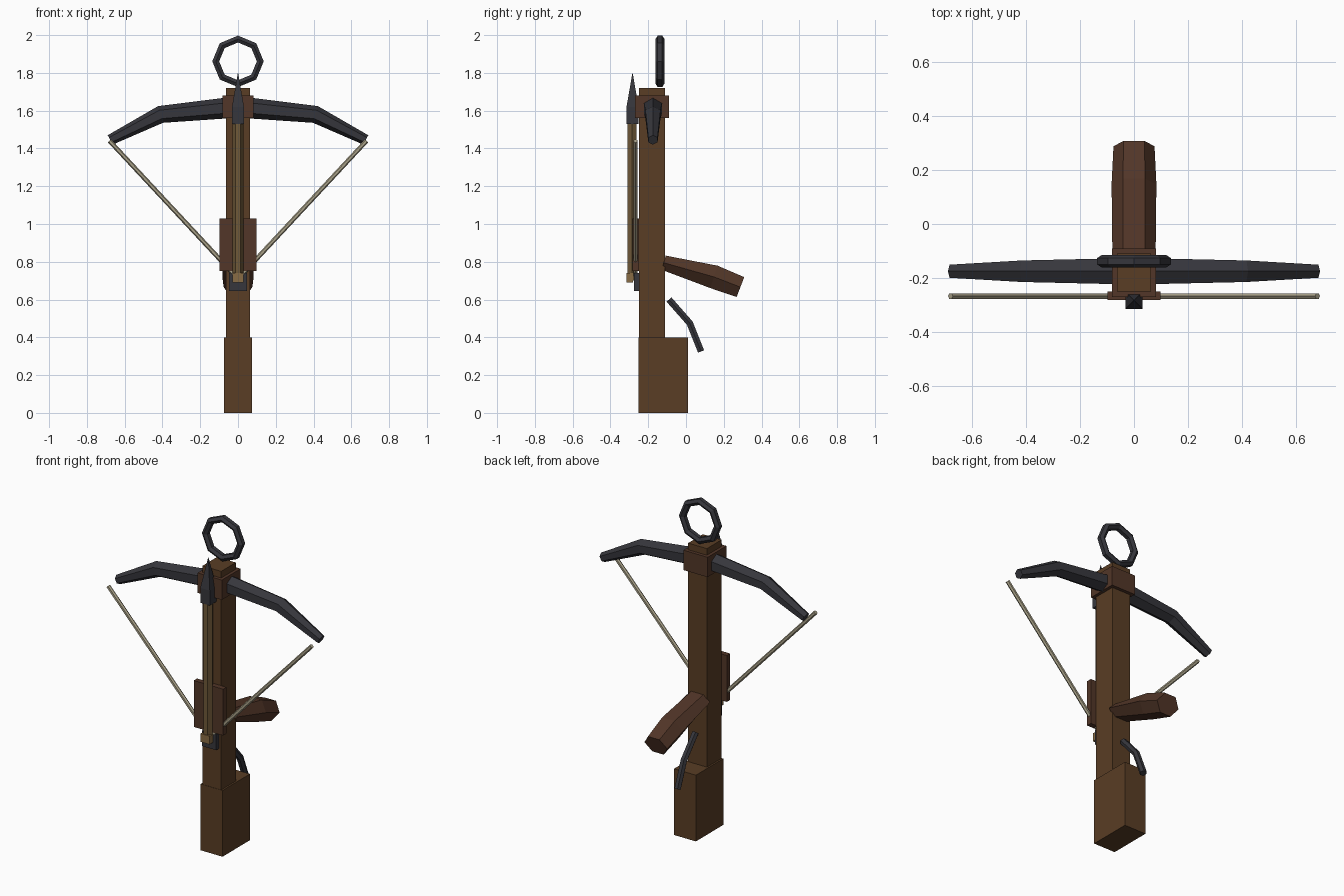
import bpy, bmesh, math
from mathutils import Vector

if "Cube" in bpy.data.objects:
    bpy.data.objects.remove(bpy.data.objects["Cube"])


def material(name, rgb):
    m = bpy.data.materials.new(name)
    m.diffuse_color = (*rgb, 1)
    m.use_nodes = True
    m.node_tree.nodes["Principled BSDF"].inputs["Base Color"].default_value = m.diffuse_color
    return m


WOOD = material("wood", (0.10, 0.047, 0.018))
RED_WOOD = material("red_wood", (0.085, 0.037, 0.021))
IRON = material("iron", (0.037, 0.037, 0.045))
SHAFT = material("shaft_wood", (0.16, 0.10, 0.04))
NOCK = material("nock", (0.25, 0.15, 0.06))
CORD = material("cord", (0.40, 0.36, 0.25))


def finish(name, bm, mat):
    bmesh.ops.recalc_face_normals(bm, faces=bm.faces)
    me = bpy.data.meshes.new(name)
    bm.to_mesh(me)
    bm.free()
    me.materials.append(mat)
    ob = bpy.data.objects.new(name, me)
    bpy.context.collection.objects.link(ob)
    return ob


def box(name, half_x, y0, y1, z0, z1, mat):
    bm = bmesh.new()
    bmesh.ops.create_cube(bm, size=1)
    for v in bm.verts:
        v.co = (v.co.x * 2 * half_x, y0 + (v.co.y + 0.5) * (y1 - y0),
                z0 + (v.co.z + 0.5) * (z1 - z0))
    return finish(name, bm, mat)


def bar(name, path, radii, side, mat, sides=6, phase=0, closed=False):
    """Loft polygon sections (radius along side axis, radius along up) on a path."""
    pts, s, n = [Vector(p) for p in path], Vector(side), len(path)
    bm, rings = bmesh.new(), []
    for i, p in enumerate(pts):
        if closed:
            t = (pts[(i + 1) % n] - pts[i - 1]).normalized()
        else:
            a = (p - pts[i - 1]).normalized() if i else Vector()
            b = (pts[i + 1] - p).normalized() if i < n - 1 else Vector()
            t = (a + b).normalized()
        up = t.cross(s)
        ra, rb = radii[i]
        rings.append([bm.verts.new(p + s * ra * math.cos(w) + up * rb * math.sin(w))
                      for w in (math.radians(phase) + k * math.tau / sides for k in range(sides))])
    for i in range(n if closed else n - 1):
        a, b = rings[i], rings[(i + 1) % n]
        for k in range(sides):
            j = (k + 1) % sides
            bm.faces.new((a[k], a[j], b[j], b[k]))
    if not closed:
        bm.faces.new(rings[0])
        bm.faces.new(rings[-1])
    return finish(name, bm, mat)


# wooden body
box("stock_beam", 0.0625, -0.25, -0.11, 0.39, 1.72, WOOD)
box("butt", 0.073, -0.252, 0.01, 0, 0.4, WOOD)
box("head_block", 0.081, -0.27, -0.09, 1.56, 1.68, RED_WOOD)
box("front_plate", 0.098, -0.282, -0.25, 0.75, 1.03, RED_WOOD)
box("string_catch", 0.047, -0.275, -0.245, 0.645, 0.74, IRON)

# bow limbs, one continuous tapered prod
half = [(0.677, 1.445, 0.028), (0.41, 1.58, 0.046)]
prod = [(-x, z, r) for x, z, r in half] + [(0, 1.62, 0.057)] + half[::-1]
bar("bow_limbs", [(x, -0.175, z) for x, z, r in prod], [(r, r) for x, z, r in prod],
    (0, 1, 0), IRON, phase=30)

# drawn string
for sx, label in ((-1, "left"), (1, "right")):
    bar("string_" + label, [(sx * 0.68, -0.267, 1.44), (0, -0.267, 0.71)],
        [(0.012, 0.012)] * 2, (0, 1, 0), CORD, phase=30)

# bolt
bar("bolt_shaft", [(0, -0.285, 0.70), (0, -0.285, 1.55)], [(0.028, 0.028)] * 2,
    (1, 0, 0), SHAFT)
box("bolt_nock", 0.03, -0.314, -0.28, 0.69, 0.74, NOCK)
bar("bolt_head", [(0, -0.283, z) for z in (1.53, 1.62, 1.80)],
    [(0.045, 0.045), (0.045, 0.045), (0.001, 0.001)], (1, 0, 0), IRON, sides=4, phase=45)

# rear grip and trigger lever
bar("grip", [(0, -0.118, 0.795), (0, 0.148, 0.72), (0, 0.288, 0.666)],
    [(0.08, 0.045), (0.083, 0.072), (0.076, 0.065)], (1, 0, 0), RED_WOOD)
bar("trigger_lever", [(0, -0.09, 0.60), (0, 0.02, 0.475), (0, 0.08, 0.325)],
    [(0.02, 0.02)] * 3, (1, 0, 0), IRON)

# hanging ring
bar("hanging_ring", [(0.118 * math.sin(k * math.tau / 8), -0.138,
                      1.861 + 0.118 * math.cos(k * math.tau / 8)) for k in range(8)],
    [(0.024, 0.021)] * 8, (0, 1, 0), IRON, phase=0, closed=True)
